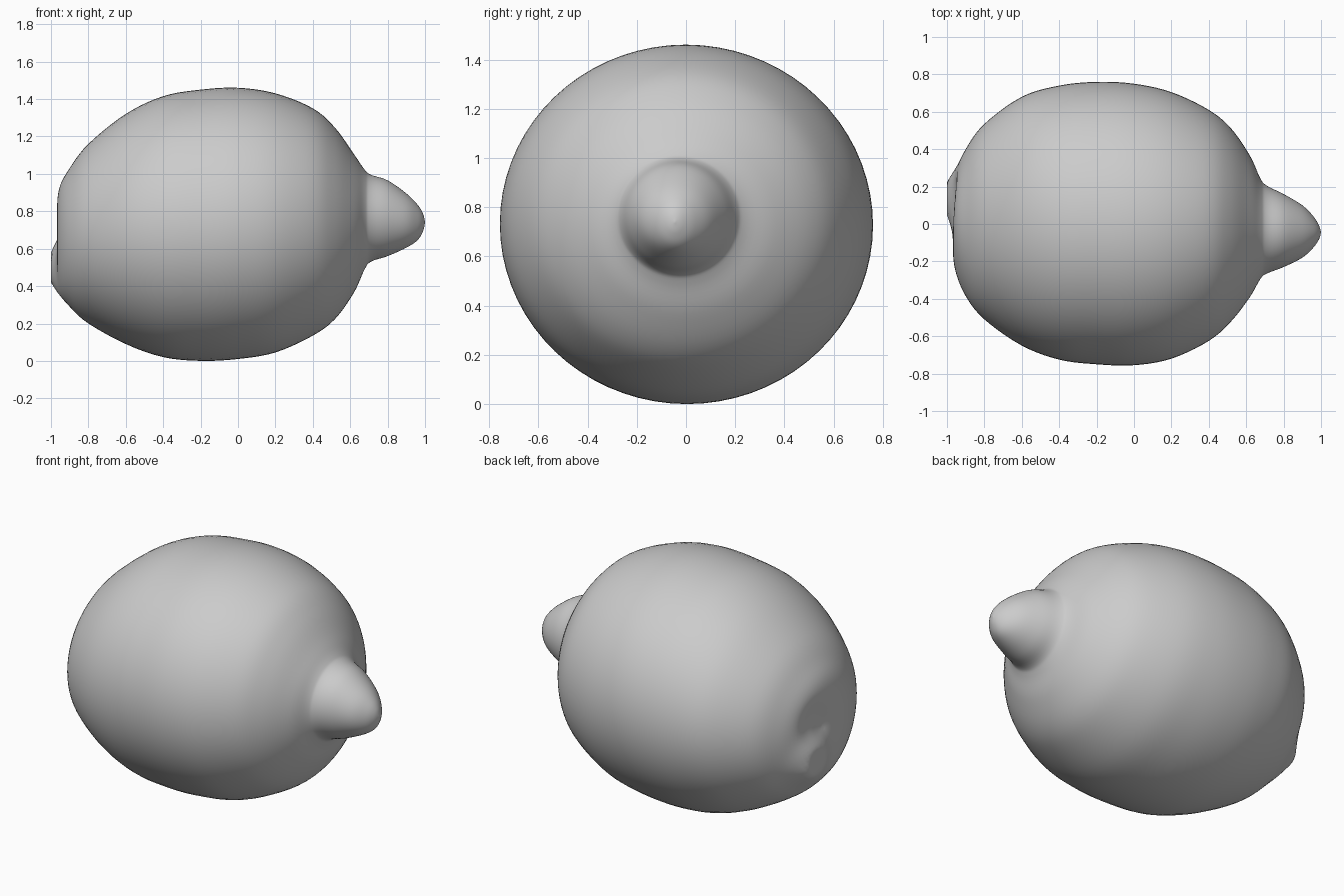
import bpy, bmesh
from math import cos, sin, pi, exp
from mathutils import Vector

if "Cube" in bpy.data.objects:
    bpy.data.objects.remove(bpy.data.objects["Cube"])

# Cross-sections along the fruit: x, z low, z high, y low, y high
ROWS = [
    (-0.955, 0.66, 0.66, 0.02, 0.02),
    (-0.968, 0.52, 0.80, -0.12, 0.14),
    (-0.955, 0.38, 0.93, -0.25, 0.27),
    (-0.90, 0.295, 1.035, -0.385, 0.40),
    (-0.80, 0.205, 1.165, -0.51, 0.535),
    (-0.60, 0.095, 1.325, -0.65, 0.68),
    (-0.40, 0.025, 1.42, -0.725, 0.74),
    (-0.20, 0.005, 1.455, -0.75, 0.76),
    (0.00, 0.015, 1.465, -0.755, 0.75),
    (0.20, 0.05, 1.435, -0.72, 0.705),
    (0.40, 0.14, 1.355, -0.625, 0.61),
    (0.52, 0.23, 1.25, -0.52, 0.51),
    (0.62, 0.37, 1.11, -0.39, 0.365),
    (0.675, 0.49, 1.03, -0.295, 0.245),
    (0.71, 0.535, 1.0, -0.265, 0.205),
    (0.80, 0.565, 0.97, -0.23, 0.16),
    (0.90, 0.61, 0.90, -0.18, 0.10),
    (0.96, 0.65, 0.84, -0.125, 0.04),
    (0.99, 0.70, 0.79, -0.08, -0.01),
    (1.00, 0.745, 0.745, -0.045, -0.045),
]
SEGS, STEPS = 72, 5


def spline(a, b, c, d, t):
    return [q + 0.5 * t * (r - p + t * (2 * p - 5 * q + 4 * r - s + t * (3 * (q - r) + s - p)))
            for p, q, r, s in zip(a, b, c, d)]


def blob(y, z, cy, cz, r):
    return exp(-(((y - cy) ** 2 + (z - cz) ** 2) / r ** 2) ** 1.5)


def end_detail(x, y, z):
    # stem scar: raised nub with a shallow hollow beside it
    if x < -0.75:
        x -= 0.043 * blob(y, z, 0.15, 0.50, 0.15)
        x += 0.022 * blob(y, z, 0.12, 0.72, 0.12)
        x -= 0.018 * blob(y, z, 0.18, 0.47, 0.06)
    return max(x, -1.0), y, z


# Smooth sections between the given ones
sections = []
last = len(ROWS) - 1
for i in range(last):
    quad = [ROWS[max(0, min(last, i + k))] for k in (-1, 0, 1, 2)]
    for s in range(STEPS):
        sections.append(spline(*quad, s / STEPS))
sections = sections[1:]

# Fruit skin with closed ends
bm = bmesh.new()
rings = []
for x, z0, z1, y0, y1 in sections:
    ring = []
    for j in range(SEGS):
        a = 2 * pi * j / SEGS
        y = (y0 + y1) / 2 + (y1 - y0) / 2 * cos(a)
        z = (z0 + z1) / 2 + (z1 - z0) / 2 * sin(a)
        ring.append(bm.verts.new(end_detail(x, y, z)))
    rings.append(ring)
for r, q in zip(rings, rings[1:]):
    for j in range(SEGS):
        k = (j + 1) % SEGS
        bm.faces.new((r[j], r[k], q[k], q[j]))
for ring, row in ((rings[0], ROWS[0]), (rings[-1], ROWS[-1])):
    tip = bm.verts.new(end_detail(row[0], row[3], row[1]))
    for j in range(SEGS):
        bm.faces.new((ring[j], ring[(j + 1) % SEGS], tip))
bmesh.ops.recalc_face_normals(bm, faces=bm.faces)
for f in bm.faces:
    f.smooth = True

# Rest the fruit exactly on the ground
low = min(v.co.z for v in bm.verts)
bmesh.ops.translate(bm, verts=bm.verts, vec=Vector((0, 0, -low)))
mesh = bpy.data.meshes.new("lemon")
bm.to_mesh(mesh)
bm.free()
bpy.context.collection.objects.link(bpy.data.objects.new("lemon", mesh))
